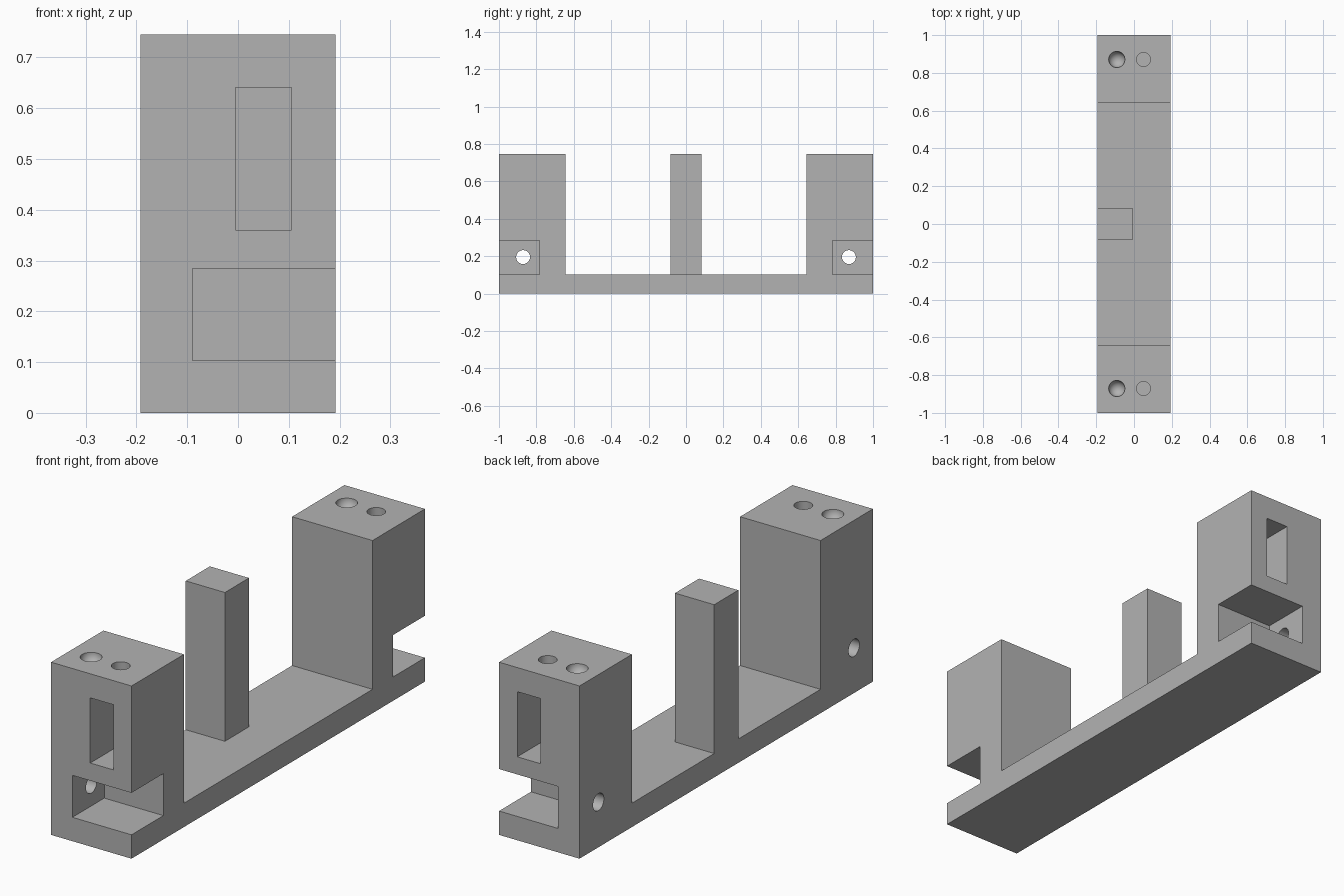
import bpy, bmesh
from mathutils import Matrix, Vector

if "Cube" in bpy.data.objects:
    bpy.data.objects.remove(bpy.data.objects["Cube"], do_unlink=True)

HALF_W, HEIGHT, BASE = 0.192, 0.745, 0.103   # half width, total height, base thickness
INNER = 0.643                                # inner face of the end blocks
HOLE_Y = 0.871                               # hole centres along the length
DEPTH = 0.217                                # depth of the end pockets

grey = bpy.data.materials.new("plain grey")
grey.use_nodes = True
colour = (0.45, 0.45, 0.45, 1)
grey.diffuse_color = colour
grey.node_tree.nodes["Principled BSDF"].inputs["Base Color"].default_value = colour


def make_object(name, bm):
    bmesh.ops.recalc_face_normals(bm, faces=bm.faces)
    mesh = bpy.data.meshes.new(name)
    bm.to_mesh(mesh)
    bm.free()
    mesh.materials.append(grey)
    obj = bpy.data.objects.new(name, mesh)
    bpy.context.collection.objects.link(obj)
    return obj


def box(name, low, high):
    low, high = Vector(low), Vector(high)
    bm = bmesh.new()
    place = Matrix.Translation((low + high) / 2) @ Matrix.Diagonal((*(high - low), 1))
    bmesh.ops.create_cube(bm, size=1, matrix=place)
    return make_object(name, bm)


def rod(name, centre, radius, length, axis="Z"):
    bm = bmesh.new()
    turn = Matrix.Rotation(1.5707963 if axis == "X" else 0, 4, "Y")
    bmesh.ops.create_cone(bm, cap_ends=True, segments=48, radius1=radius, radius2=radius,
                          depth=length, matrix=Matrix.Translation(centre) @ turn)
    return make_object(name, bm)


def ball(name, centre, radius):
    bm = bmesh.new()
    bmesh.ops.create_uvsphere(bm, u_segments=48, v_segments=24, radius=radius,
                              matrix=Matrix.Translation(centre))
    return make_object(name, bm)


def combine(target, tool, operation):
    mod = target.modifiers.new(tool.name, "BOOLEAN")
    mod.operation, mod.solver, mod.object = operation, "EXACT", tool
    bpy.context.view_layer.objects.active = target
    bpy.ops.object.modifier_apply(modifier=mod.name)
    bpy.data.objects.remove(tool, do_unlink=True)


# Base with both end blocks: one U profile pushed across the width
bm = bmesh.new()
profile = [(-1, 0), (1, 0), (1, HEIGHT), (INNER, HEIGHT), (INNER, BASE),
           (-INNER, BASE), (-INNER, HEIGHT), (-1, HEIGHT)]
face = bm.faces.new([bm.verts.new((-HALF_W, y, z)) for y, z in profile])
pushed = bmesh.ops.extrude_face_region(bm, geom=[face])["geom"]
bmesh.ops.translate(bm, vec=(2 * HALF_W, 0, 0),
                    verts=[v for v in pushed if isinstance(v, bmesh.types.BMVert)])
bracket = make_object("bracket_body", bm)

# Middle post, flush with one side of the base
post = box("middle_post", (-HALF_W, -0.082, BASE / 2), (-0.005, 0.082, HEIGHT))
combine(bracket, post, "UNION")

# Pockets and holes, the same at each end
for side in (-1, 1):
    near, far = sorted((side * (1 - DEPTH), side * 1.1))
    y = side * HOLE_Y
    cutters = [
        box("corner_notch", (-0.09, near, BASE), (0.3, far, 0.284)),
        box("end_slot", (-0.005, near, 0.36), (0.105, far, 0.641)),
        rod("side_hole", (-0.15, y, 0.195), 0.037, 0.2, "X"),
        rod("top_hole", (0.05, y, 0.7), 0.037, 0.2),
        ball("top_dimple", (-0.091, y, HEIGHT), 0.043),
    ]
    for cutter in cutters:
        combine(bracket, cutter, "DIFFERENCE")

# Smooth the round holes, keep the box edges sharp
bpy.ops.object.select_all(action="DESELECT")
bracket.select_set(True)
bpy.context.view_layer.objects.active = bracket
bpy.ops.object.shade_smooth_by_angle(angle=0.6)
